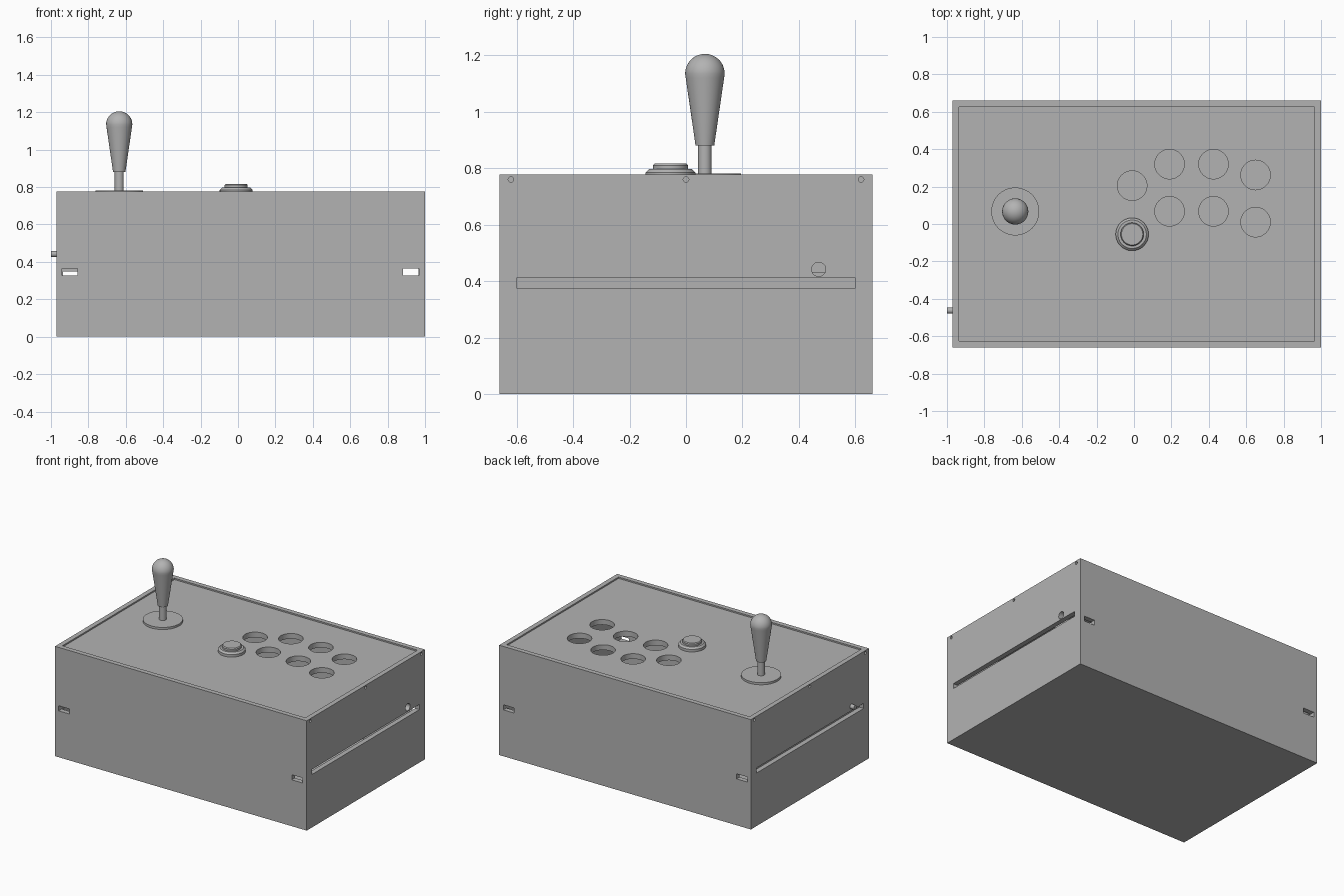
import bpy, bmesh, math
from mathutils import Matrix, Vector

if "Cube" in bpy.data.objects:
    bpy.data.objects.remove(bpy.data.objects["Cube"], do_unlink=True)

grey = bpy.data.materials.new("plain_grey")
grey.use_nodes = True
grey.diffuse_color = (0.45, 0.45, 0.45, 1)
grey.node_tree.nodes["Principled BSDF"].inputs["Base Color"].default_value = (0.45, 0.45, 0.45, 1)


def finish(name, bm):
    bmesh.ops.recalc_face_normals(bm, faces=bm.faces)
    mesh = bpy.data.meshes.new(name)
    bm.to_mesh(mesh)
    bm.free()
    mesh.materials.append(grey)
    obj = bpy.data.objects.new(name, mesh)
    bpy.context.collection.objects.link(obj)
    return obj


def box(name, low, high):
    low, high = Vector(low), Vector(high)
    bm = bmesh.new()
    place = Matrix.Translation((low + high) / 2) @ Matrix.Diagonal((*(high - low), 1))
    bmesh.ops.create_cube(bm, size=1, matrix=place)
    return finish(name, bm)


def rod(name, centre, radius, length, along_x=False, sides=48):
    bm = bmesh.new()
    turn = Matrix.Rotation(math.pi / 2, 4, 'Y') if along_x else Matrix()
    bmesh.ops.create_cone(bm, cap_ends=True, segments=sides, radius1=radius, radius2=radius,
                          depth=length, matrix=Matrix.Translation(centre) @ turn)
    return finish(name, bm)


def lathe(name, x, y, profile, steps=48):
    """Spin a (radius, height) profile around a vertical axis."""
    bm = bmesh.new()
    verts = [bm.verts.new((x + r, y, z)) for r, z in profile]
    edges = [bm.edges.new(pair) for pair in zip(verts, verts[1:])]
    bmesh.ops.spin(bm, geom=verts + edges, cent=(x, y, 0), axis=(0, 0, 1),
                   angle=math.tau, steps=steps)
    bmesh.ops.remove_doubles(bm, verts=bm.verts, dist=0.0001)
    return finish(name, bm)


def activate(obj):
    bpy.ops.object.select_all(action='DESELECT')
    obj.select_set(True)
    bpy.context.view_layer.objects.active = obj


def cut(obj, cutter):
    mod = obj.modifiers.new("cut", 'BOOLEAN')
    mod.operation, mod.solver, mod.object = 'DIFFERENCE', 'EXACT', cutter
    activate(obj)
    bpy.ops.object.modifier_apply(modifier=mod.name)
    bpy.data.objects.remove(cutter, do_unlink=True)


def smooth(obj):
    activate(obj)
    bpy.ops.object.shade_smooth_by_angle(angle=math.radians(30))


LEFT, RIGHT, DEPTH, TOP, WALL = -0.97, 1.0, 0.66, 0.777, 0.034
PANEL_TOP = TOP - 0.01

# Hollow case, open at the top inside a thin rim
case = box("case", (LEFT, -DEPTH, 0), (RIGHT, DEPTH, TOP))
cut(case, box("cavity", (LEFT + WALL, -DEPTH + WALL, WALL), (RIGHT - WALL, DEPTH - WALL, 1)))

# Slots through front and back, near both ends
for x in (-0.9, 0.925):
    for y in (-DEPTH, DEPTH):
        cut(case, box("slot", (x - 0.042, y - 0.05, 0.328), (x + 0.042, y + 0.05, 0.364)))

# Long side slots and screw holes
for x in (LEFT, RIGHT):
    cut(case, box("long_slot", (x - 0.05, -0.6, 0.375), (x + 0.05, 0.6, 0.411)))
    for y in (-0.62, 0, 0.62):
        cut(case, rod("screw_hole", (x, y, 0.76), 0.01, 0.05, True, 16))

# Round socket on one side, peg on the other
cut(case, rod("socket", (RIGHT, 0.47, 0.442), 0.025, 0.1, True, 32))
smooth(case)
smooth(rod("side_peg", (-0.965, -0.463, 0.442), 0.016, 0.07, True, 32))

# Strip behind the long slot
box("inner_strip", (LEFT + WALL, -0.61, 0.348), (-0.85, 0.61, 0.43))

# Recessed top panel with the empty button holes
panel = box("top_panel", (LEFT + WALL, -DEPTH + WALL, 0.73),
            (RIGHT - WALL, DEPTH - WALL, PANEL_TOP))
holes = [(-0.01, 0.205), (0.19, 0.32), (0.425, 0.32), (0.65, 0.262),
         (0.19, 0.068), (0.425, 0.068), (0.65, 0.01)]
for x, y in holes:
    cut(panel, rod("button_hole", (x, y, 0.75), 0.079, 0.1))
smooth(panel)

# Push button with flange and raised cap
smooth(lathe("push_button", -0.01, -0.055,
             [(0, 0.74), (0.075, 0.74), (0.075, PANEL_TOP), (0.088, PANEL_TOP), (0.088, 0.785),
              (0.076, 0.797), (0.062, 0.797), (0.062, 0.81), (0.057, 0.816), (0, 0.816)]))

# Joystick: dust washer, shaft and bat-shaped grip
STICK = (-0.635, 0.067)
smooth(rod("dust_washer", (*STICK, 0.774), 0.128, 0.016, sides=64))
smooth(rod("stick_shaft", (*STICK, 0.82), 0.024, 0.15))
dome = [(0.07 * math.cos(a), 1.135 + 0.07 * math.sin(a))
        for a in (math.pi / 2 * i / 12 for i in range(13))]
smooth(lathe("stick_grip", *STICK, [(0, 0.88), (0.033, 0.88), (0.068, 1.12)] + dome))
